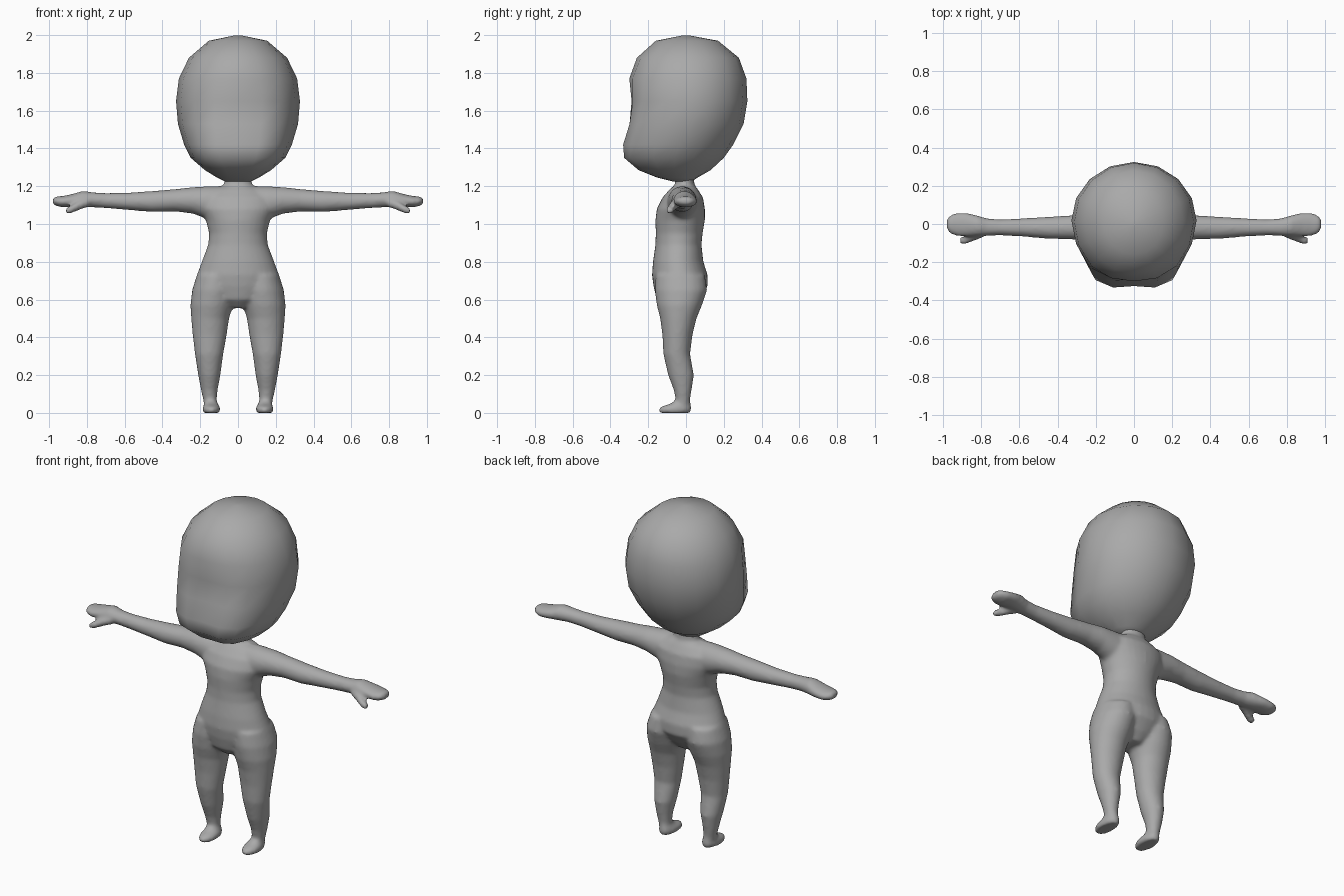
import bpy, bmesh, math
from mathutils import Vector

grey = bpy.data.materials.new("plain grey")
grey.diffuse_color = (0.4, 0.4, 0.4, 1)


def sgn_pow(v, p):
    return math.copysign(abs(v) ** p, v)


def loft(bm, rings, axis, sides, power=1.0, turn=0.0):
    """Skin rings. z axis: (z, x0, x1, y0, y1); x axis: (x, y0, y1, z0, z1)."""
    loops = []
    for t, a0, a1, b0, b1 in rings:
        loop = []
        for i in range(sides):
            ang = 2 * math.pi * i / sides + turn
            a = (a0 + a1) / 2 + (a1 - a0) / 2 * sgn_pow(math.cos(ang), power)
            b = (b0 + b1) / 2 + (b1 - b0) / 2 * sgn_pow(math.sin(ang), power)
            loop.append(bm.verts.new((a, b, t) if axis == 'z' else (t, a, b)))
        loops.append(loop)
    for p, q in zip(loops, loops[1:]):
        for i in range(sides):
            j = (i + 1) % sides
            bm.faces.new((p[i], p[j], q[j], q[i]))
    bm.faces.new(loops[0][::-1])
    bm.faces.new(loops[-1])


def finish(bm, name):
    bmesh.ops.recalc_face_normals(bm, faces=bm.faces[:])
    for f in bm.faces:
        f.smooth = True
    mesh = bpy.data.meshes.new(name)
    bm.to_mesh(mesh)
    bm.free()
    mesh.materials.append(grey)
    ob = bpy.data.objects.new(name, mesh)
    bpy.context.collection.objects.link(ob)
    return ob


# Head: coarse rounded shell with a flattened, slightly hollow face
bm = bmesh.new()
head_rings = [  # z, half width, front y, back y
    (1.225, .07, -.07, .03), (1.245, .11, -.15, .06), (1.285, .175, -.25, .13),
    (1.35, .25, -.318, .20), (1.42, .285, -.325, .25), (1.53, .318, -.295, .305),
    (1.65, .328, -.288, .325), (1.77, .313, -.30, .32), (1.88, .26, -.26, .28),
    (1.97, .155, -.16, .17), (1.998, .02, -.02, .02)]
loft(bm, [(z, -w, w, f, b) for z, w, f, b in head_rings], 'z', 16)
# square off the lower front of the face
for v in bm.verts:
    k = max(0, min(1, (1.85 - v.co.z) / .3)) * max(0, min(1, (v.co.z - 1.22) / .1))
    if v.co.y < 0 and k > 0:
        w = max(abs(u.co.x) for u in bm.verts if abs(u.co.z - v.co.z) < 1e-4)
        c = min(1, abs(v.co.x) / w)
        v.co.y *= 1 + .22 * k * math.sin(math.pi * c ** 2) * (c < 1)
head = finish(bm, "head")

# Body: overlapping tubes fused into one smooth skin
bm = bmesh.new()
torso = [  # z, half width, front y, back y
    (.555, .06, -.11, .03), (.60, .15, -.155, .07), (.67, .215, -.172, .115),
    (.73, .218, -.18, .115), (.80, .192, -.175, .092), (.89, .158, -.162, .082),
    (.95, .153, -.16, .088), (1.02, .17, -.162, .10), (1.08, .20, -.155, .10),
    (1.14, .20, -.125, .09), (1.185, .13, -.085, .062), (1.205, .075, -.06, .045),
    (1.26, .07, -.055, .04)]
loft(bm, [(z, -w, w, f, b) for z, w, f, b in torso], 'z', 32)

leg = [  # z, inner x, outer x, front y, back y
    (.03, .115, .178, -.06, .02), (.07, .112, .185, -.055, .022), (.12, .108, .196, -.065, .03),
    (.20, .093, .211, -.095, .042), (.31, .078, .228, -.12, .022), (.41, .06, .24, -.125, .034),
    (.50, .047, .248, -.137, .056), (.57, .025, .252, -.155, .085), (.65, .01, .243, -.165, .112),
    (.73, .01, .218, -.16, .10)]
foot = [  # z, inner x, outer x, front y, back y
    (0, .10, .182, -.14, .022), (.015, .092, .19, -.148, .03), (.032, .096, .186, -.135, .03),
    (.05, .108, .178, -.08, .025), (.075, .115, .182, -.05, .022)]
arm = [  # x, front y, back y, bottom z, top z
    (.06, -.10, .06, 1.02, 1.20), (.16, -.10, .06, 1.025, 1.20), (.24, -.09, .055, 1.055, 1.195),
    (.33, -.08, .045, 1.066, 1.185), (.45, -.078, .038, 1.063, 1.175), (.58, -.066, .03, 1.074, 1.166),
    (.70, -.06, .024, 1.084, 1.164), (.77, -.062, .03, 1.088, 1.168), (.82, -.064, .045, 1.088, 1.176),
    (.88, -.066, .06, 1.09, 1.158), (.93, -.064, .06, 1.088, 1.148), (.965, -.05, .045, 1.096, 1.146),
    (.98, -.03, .03, 1.105, 1.138)]
thumb = [  # x, front y, back y, bottom z, top z
    (.79, -.07, -.02, 1.09, 1.14), (.84, -.09, -.04, 1.074, 1.124),
    (.88, -.105, -.06, 1.056, 1.10), (.91, -.108, -.068, 1.052, 1.088)]
for s in (1, -1):
    loft(bm, [(z, s * i, s * o, f, b) for z, i, o, f, b in leg], 'z', 24)
    loft(bm, [(z, s * i, s * o, f, b) for z, i, o, f, b in foot], 'z', 24)
    loft(bm, [(s * x, *r) for x, *r in arm], 'x', 24)
    loft(bm, [(s * x, *r) for x, *r in thumb], 'x', 12)
body = finish(bm, "body")
remesh = body.modifiers.new("fuse", 'REMESH')
remesh.mode = 'VOXEL'
remesh.voxel_size = .01
remesh.use_smooth_shade = True
smooth = body.modifiers.new("soften", 'SMOOTH')
smooth.factor = .5
smooth.iterations = 8
